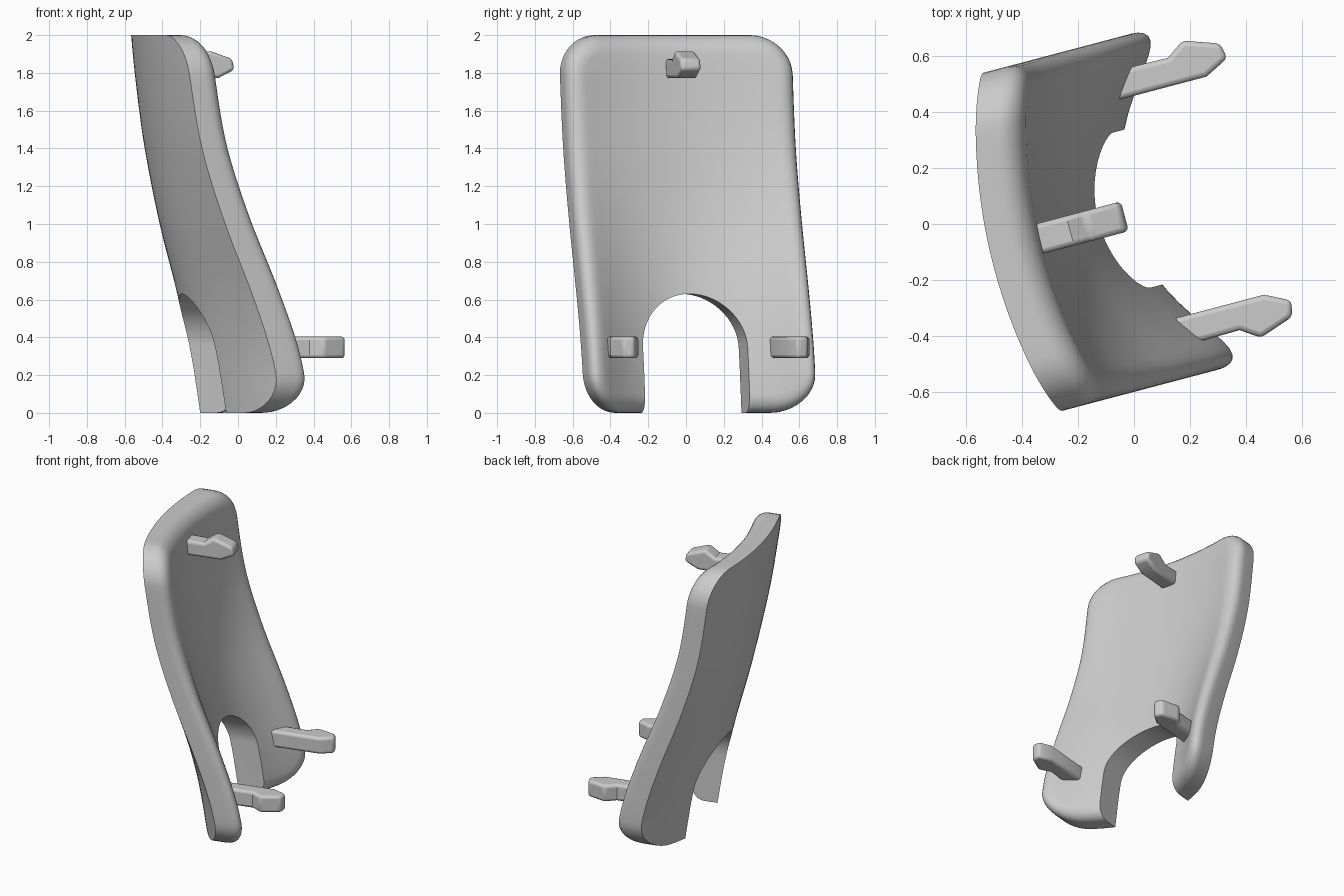
import bpy, bmesh
from math import sin, cos, pi, sqrt, radians

if "Cube" in bpy.data.objects:
    bpy.data.objects.remove(bpy.data.objects["Cube"])

YAW = radians(14.8)          # whole model is turned about z
V0, W, H = 0.04, 0.62, 2.0   # centre line, half width, height
THICK, CORNER = 0.17, 0.21
INSET, DROP = 0.10, 0.09     # size of the rounded front rim

# height, depth of the back at the centre line, forward sweep of the sides
KEYS = [(0, -.180, .270), (.3, -.228, .265), (.6, -.288, .229), (1.02, -.388, .168),
        (1.4, -.452, .116), (1.8, -.502, .100), (2.0, -.523, .100)]


def profile(z):
    """Smooth (cubic) interpolation of the key table."""
    n = len(KEYS)
    i = max(k for k in range(n - 1) if KEYS[k][0] <= max(z, 0))
    a, b = KEYS[i], KEYS[i + 1]
    p, q = KEYS[max(i - 1, 0)], KEYS[min(i + 2, n - 1)]
    h = b[0] - a[0]
    f = (z - a[0]) / h
    out = []
    for k in (1, 2):
        m0 = (b[k] - p[k]) / (b[0] - p[0]) * h
        m1 = (q[k] - a[k]) / (q[0] - a[0]) * h
        out.append((2*f**3 - 3*f*f + 1) * a[k] + (f**3 - 2*f*f + f) * m0
                   + (3*f*f - 2*f**3) * b[k] + (f**3 - f*f) * m1)
    return out


def back(v, z):
    c, s = profile(z)
    t = (v - V0) / W
    return c + 0.01 * z * t + s * t * t


def surface(v, z, depth):
    """Point on the bowed panel, depth measured along its normal."""
    e = 0.02
    dv = (back(v + e, z) - back(v - e, z)) / (2 * e)
    z1, z2 = max(z - e, 0), min(z + e, H)
    dz = (back(v, z2) - back(v, z1)) / (z2 - z1)
    return (back(v, z) + depth * sqrt(1 + dv * dv + dz * dz), v, z)


def outline(inset, scale=1.0):
    """Rounded rectangle in the v-z plane."""
    r = CORNER - inset
    hw, hh = W - CORNER, H / 2 - CORNER
    arc, side = 10, (14, 24)
    cs = [(hw, hh), (-hw, hh), (-hw, -hh), (hw, -hh)]
    pts = []
    for i, (cx, cy) in enumerate(cs):
        for k in range(arc + 1):
            a = pi / 2 * (i + k / arc)
            pts.append((cx + r * cos(a), cy + r * sin(a)))
        x0, y0 = pts[-1]
        a = pi / 2 * (i + 1)
        nx, ny = cs[(i + 1) % 4]
        x1, y1 = nx + r * cos(a), ny + r * sin(a)
        n = side[i % 2]
        pts += [(x0 + (x1 - x0) * k / n, y0 + (y1 - y0) * k / n) for k in range(1, n)]
    return [(V0 + x * scale, H / 2 + y * scale) for x, y in pts]


def finish(name, bm):
    bmesh.ops.recalc_face_normals(bm, faces=bm.faces)
    me = bpy.data.meshes.new(name)
    bm.to_mesh(me)
    bm.free()
    ob = bpy.data.objects.new(name, me)
    bpy.context.collection.objects.link(ob)
    ob.rotation_euler.z = YAW
    return ob


def prism(name, low, high):
    bm = bmesh.new()
    a = [bm.verts.new(p) for p in low]
    b = [bm.verts.new(p) for p in high]
    n = len(a)
    bm.faces.new(a)
    bm.faces.new(b)
    for i in range(n):
        bm.faces.new((a[i], a[(i + 1) % n], b[(i + 1) % n], b[i]))
    return finish(name, bm)


def smooth(ob, angle):
    bpy.ops.object.select_all(action='DESELECT')
    ob.select_set(True)
    bpy.context.view_layer.objects.active = ob
    bpy.ops.object.shade_smooth_by_angle(angle=radians(angle))


# panel: concentric rings from back centre, round the rim, to front centre
scales = [k / 12 for k in range(1, 12)]
rings = [(0, s, 0) for s in scales] + [(0, 1, 0)]
for k in range(8):
    a = pi / 2 * k / 7
    rings.append((INSET * (1 - cos(a)), 1, THICK - DROP + DROP * sin(a)))
rings += [(INSET, s, THICK) for s in reversed(scales)]
bm = bmesh.new()
loops = [[bm.verts.new(surface(v, z, d)) for v, z in outline(i, s)] for i, s, d in rings]
for la, lb in zip(loops, loops[1:]):
    n = len(la)
    for i in range(n):
        bm.faces.new((la[i], la[(i + 1) % n], lb[(i + 1) % n], lb[i]))
for lp, d in ((loops[0], 0), (loops[-1], THICK)):
    c = bm.verts.new(surface(V0, H / 2, d))
    for i in range(len(lp)):
        bm.faces.new((lp[i], lp[(i + 1) % len(lp)], c))
panel = finish("panel", bm)

# arched opening at the bottom
R, top, va = 0.285, 0.63, V0 + 0.01
arch = [(va + R, -0.2)] + [(va + R * cos(pi * k / 32), top - R + R * sin(pi * k / 32))
                           for k in range(33)] + [(va - R, -0.2)]
cutter = prism("arch_cutter", [(-1, v, z) for v, z in arch], [(1, v, z) for v, z in arch])
bpy.context.view_layer.update()
mod = panel.modifiers.new("arch", 'BOOLEAN')
mod.object, mod.operation, mod.solver = cutter, 'DIFFERENCE', 'EXACT'
bpy.context.view_layer.objects.active = panel
bpy.ops.object.modifier_apply(modifier="arch")
bpy.data.objects.remove(cutter)
smooth(panel, 40)


# hooked pegs: side profile as (reach, rise), extruded across its width
def peg(name, start, place, width):
    hook = [(start, 0), (.385, 0), (.474, .045), (.462, .102),
            (.335, .146), (.268, .1), (start, .105)]
    ob = prism(name, [place(u, h, -width / 2) for u, h in hook],
               [place(u, h, width / 2) for u, h in hook])
    b = ob.modifiers.new("round", 'BEVEL')
    b.width, b.segments, b.limit_method, b.angle_limit = 0.018, 3, 'ANGLE', radians(50)
    smooth(ob, 35)


for side, name in ((1, "lower_peg_left"), (-1, "lower_peg_right")):
    peg(name, -0.01, lambda u, h, w, s=side: (u, V0 + s * (.403 + h), .347 + w), .115)
peg("upper_peg", 0.07, lambda u, h, w: (u - .495, V0 - .005 + w, 1.772 + h), .11)
